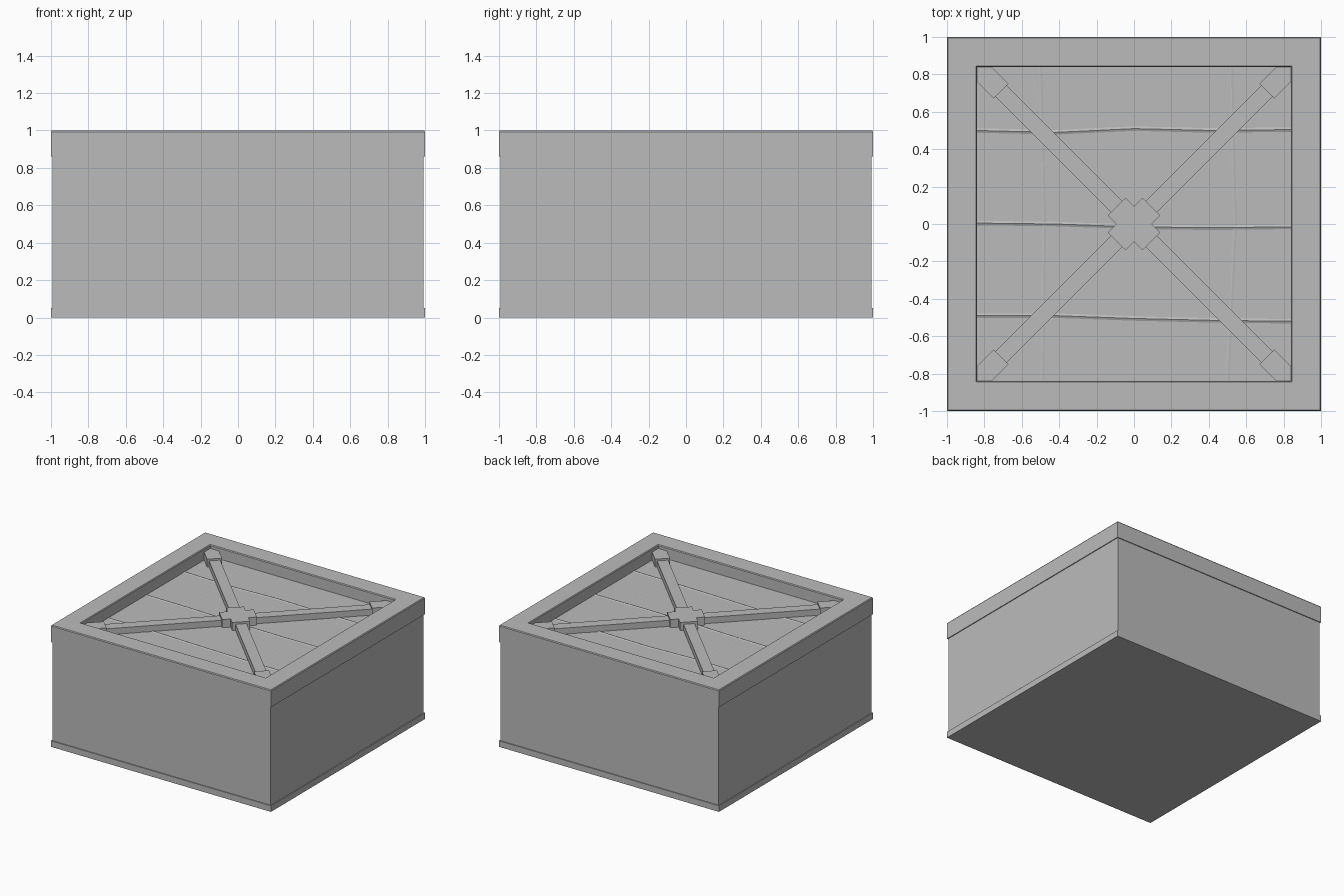
import bpy, bmesh, math
from mathutils import Matrix, Vector

cube = bpy.data.objects.get("Cube")
if cube:
    bpy.data.objects.remove(cube, do_unlink=True)

grey = bpy.data.materials.new("plain grey")
grey.use_nodes = True
colour = (0.5, 0.5, 0.5, 1)
grey.diffuse_color = colour
grey.node_tree.nodes["Principled BSDF"].inputs["Base Color"].default_value = colour


def finish(name, bm):
    bmesh.ops.recalc_face_normals(bm, faces=bm.faces)
    mesh = bpy.data.meshes.new(name)
    bm.to_mesh(mesh)
    bm.free()
    mesh.materials.append(grey)
    obj = bpy.data.objects.new(name, mesh)
    bpy.context.collection.objects.link(obj)
    return obj


def square_loft(name, profile, ring=False):
    """Sweep (half width, height) points round a square."""
    bm = bmesh.new()
    loops = [[bm.verts.new((sx * h, sy * h, z))
              for sx, sy in ((-1, -1), (1, -1), (1, 1), (-1, 1))] for h, z in profile]
    pairs = list(zip(loops, loops[1:]))
    if ring:
        pairs.append((loops[-1], loops[0]))
    else:
        bm.faces.new(loops[0])
        bm.faces.new(loops[-1])
    for a, b in pairs:
        for i in range(4):
            j = (i + 1) % 4
            bm.faces.new((a[i], a[j], b[j], b[i]))
    return finish(name, bm)


def prism(name, outline, bottom, top, angle=0):
    """Raise a flat outline and turn it about the vertical axis."""
    bm = bmesh.new()
    base = bm.faces.new([bm.verts.new((x, y, bottom)) for x, y in outline])
    raised = bmesh.ops.extrude_face_region(bm, geom=[base])["geom"]
    for v in raised:
        if isinstance(v, bmesh.types.BMVert):
            v.co.z = top
    bmesh.ops.rotate(bm, verts=bm.verts, cent=(0, 0, 0),
                     matrix=Matrix.Rotation(math.radians(angle), 3, "Z"))
    return finish(name, bm)


def wavy_seam(name, offsets, width, height, along_y=False):
    """Low ridge with a slightly wandering line across the panel."""
    bm = bmesh.new()
    rows = []
    for i, off in enumerate(offsets):
        t = -INNER + 2 * INNER * i / (len(offsets) - 1)
        row = []
        for side, z in ((-width, 0), (0, height), (width, 0)):
            p = (off + side, t) if along_y else (t, off + side)
            row.append(bm.verts.new((*p, PANEL_Z + z)))
        rows.append(row)
    for a, b in zip(rows, rows[1:]):
        for k in range(2):
            bm.faces.new((a[k], b[k], b[k + 1], a[k + 1]))
    obj = finish(name, bm)
    # Open strips face upward
    for poly in obj.data.polygons:
        if poly.normal.z < 0:
            poly.flip()
    return obj


INNER = 0.84
PANEL_Z = 0.905

# Box body with projecting lower rim and deep top frame
square_loft("box_body", [(0.993, 0.01), (0.993, 0.88)])
square_loft("base_rim", [(1, 0), (1, 0.05)])
square_loft("top_frame", [(1, 0.86), (1, 0.993), (0.995, 1), (0.845, 1),
                          (INNER, 0.993), (INNER, 0.86)], ring=True)

# Recessed panel and its board seams
square_loft("recessed_panel", [(INNER, 0.87), (INNER, PANEL_Z)])
wavy_seam("board_seam_back", [0.5, 0.49, 0.51, 0.5, 0.505], 0.012, 0.005)
wavy_seam("board_seam_middle", [0.005, 0, -0.015, -0.02, -0.015], 0.012, 0.005)
wavy_seam("board_seam_front", [-0.49, -0.49, -0.505, -0.515, -0.52], 0.012, 0.005)
wavy_seam("cross_seam_right", [-0.49, -0.48, -0.5], 0.01, 0.002, along_y=True)
wavy_seam("cross_seam_left", [0.5, 0.54, 0.52], 0.01, 0.002, along_y=True)


def rectangle(length, width):
    return [(-length, -width), (length, -width), (length, width), (-length, width)]


# Diagonal braces meeting in a cross-shaped hub
for side, angle in (("rising", 45), ("falling", -45)):
    prism("brace_" + side, rectangle(1.05, 0.042), 0.89, 0.955, angle)

a, b = 0.131, 0.067
hub = [(a, -b), (a, b), (b, b), (b, a), (-b, a), (-b, b),
       (-a, b), (-a, -b), (-b, -b), (-b, -a), (b, -a), (b, -b)]
prism("brace_hub", hub, 0.89, 0.972, 45)

# Wider brace ends fitted into the frame corners
corner = [(INNER, INNER), (0.76, INNER), (0.67, 0.75), (0.75, 0.67), (INNER, 0.76)]
for i, place in enumerate(("back_left", "back_right", "front_right", "front_left")):
    prism("brace_end_" + place, corner, 0.89, 0.97, 90 * i)
